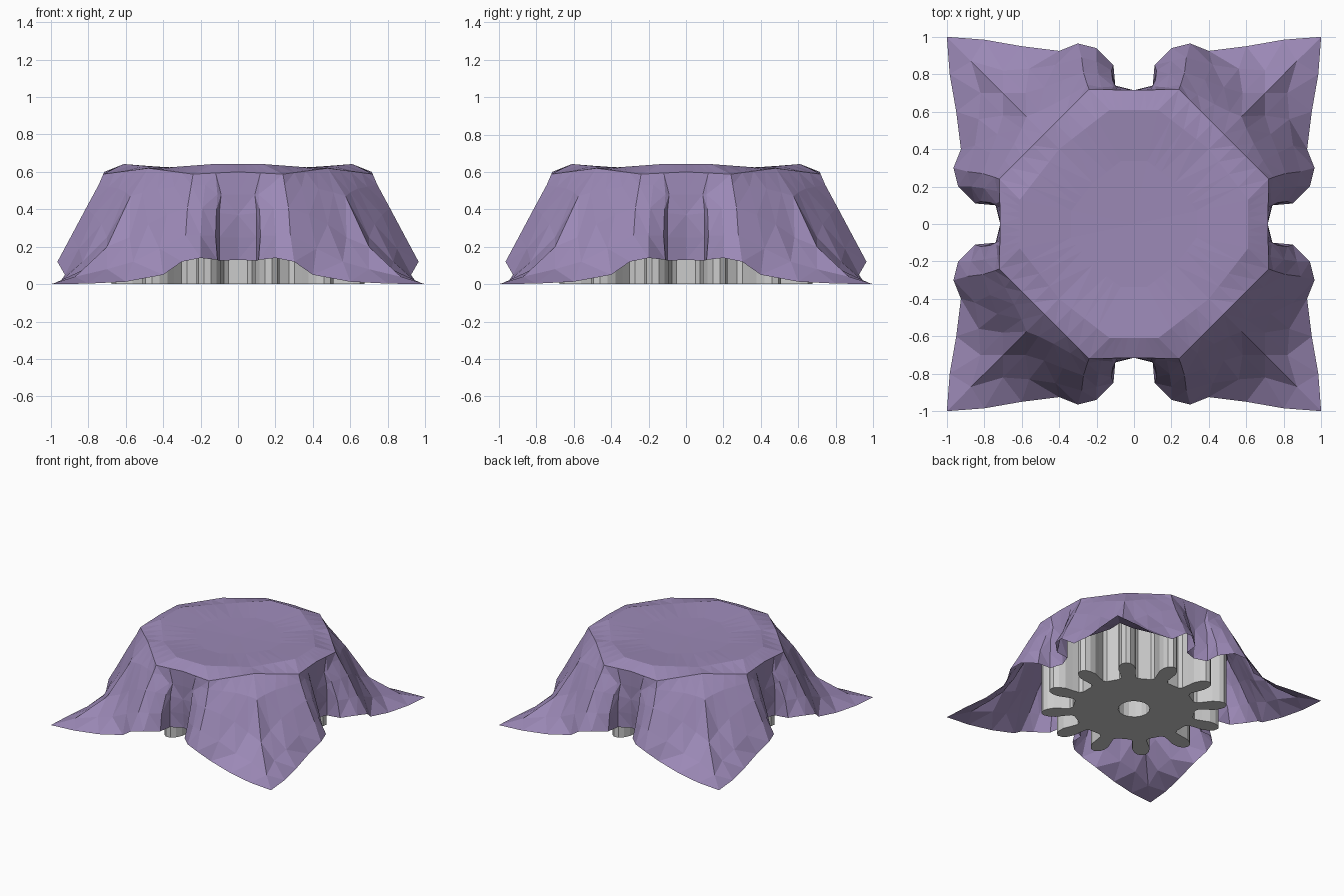
import bpy, bmesh, math
from mathutils import Vector

if "Cube" in bpy.data.objects:
    bpy.data.objects.remove(bpy.data.objects["Cube"])


def lerp_row(a, b, n):
    return [Vector(a).lerp(Vector(b), i / n) for i in range(n + 1)]


# Gear: twelve leaf-shaped teeth around a body with a round bore
def gear_outline():
    tooth = [(.455, -.07), (.48, -.052), (.54, -.058), (.60, -.066), (.65, -.056), (.685, -.035),
             (.70, 0), (.685, .035), (.65, .056), (.60, .066), (.54, .058), (.48, .052), (.455, .07)]
    pts = []
    for k in range(12):
        a = math.radians(15 + 30 * k)
        c, s = math.cos(a), math.sin(a)
        pts += [(r * c - t * s, r * s + t * c) for r, t in tooth]
    return pts


bore = [(.12 * math.cos(i * math.tau / 16), .12 * math.sin(i * math.tau / 16)) for i in range(16)]
curve = bpy.data.curves.new("gear", 'CURVE')
curve.dimensions = '2D'
curve.fill_mode = 'BOTH'
curve.extrude = 0.295
for outline in (gear_outline(), bore):
    sp = curve.splines.new('POLY')
    sp.points.add(len(outline) - 1)
    for p, (x, y) in zip(sp.points, outline):
        p.co = (x, y, 0, 1)
    sp.use_cyclic_u = True
gear = bpy.data.objects.new("gear", curve)
gear.location.z = 0.295
bpy.context.collection.objects.link(gear)
bpy.context.view_layer.objects.active = gear
gear.select_set(True)
bpy.ops.object.convert(target='MESH')
bpy.ops.object.shade_flat()

# Cloth: rings over one eighth, running from the side middle to the corner,
# each point is (along side, outward, height)
hem = [(0, .70, .13), (.10, .74, .125), (.11, .85, .13), (.20, .94, .14), (.30, .965, .12),
       (.40, .925, .05), (.60, .95, .013), (.80, .985, .003), (1, 1, 0)]
low = [(0, .71, .25), (.10, .74, .25), (.12, .82, .26), (.20, .87, .26), (.28, .89, .26),
       (.42, .85, .19), (.56, .83, .12), (.70, .82, .08), (.87, .87, .04)]
mid = [(0, .715, .37), (.10, .735, .38), (.115, .77, .40), (.19, .80, .41), (.27, .81, .41),
       (.38, .77, .37), (.48, .73, .32), (.58, .70, .25), (.70, .70, .20)]
high = [(0, .717, .48), (.09, .72, .48), (.11, .735, .48), (.175, .73, .53), (.25, .745, .53),
        (.34, .69, .52), (.43, .64, .51), (.51, .60, .49), (.575, .575, .47)]
rim = lerp_row((0, .715, .60), (.24, .72, .588), 4) + lerp_row((.24, .72, .588), (.48, .48, .62), 4)[1:]
ridge = lerp_row((0, .61, .642), (.13, .61, .642), 4) + lerp_row((.13, .61, .642), (.40, .40, .622), 4)[1:]
inner = [Vector((p.x * .55, p.y * .55, .62)) for p in ridge]
rings = [[Vector(p) for p in r] for r in (hem, low, mid, high, rim, ridge, inner)]

bm = bmesh.new()
for turn in range(4):
    c, s = round(math.cos(turn * math.pi / 2)), round(math.sin(turn * math.pi / 2))
    for side in (1, -1):
        def place(p):
            x, y = side * p.x, -p.y
            return bm.verts.new((c * x - s * y, s * x + c * y, p.z))
        grid = [[place(p) for p in r] for r in rings]
        tip = place(Vector((0, 0, .615)))
        faces = []
        for a, b in zip(grid, grid[1:]):
            for i in range(8):
                faces.append((a[i], a[i + 1], b[i + 1], b[i]))
        faces += [(grid[-1][i], grid[-1][i + 1], tip) for i in range(8)]
        for f in faces:
            bm.faces.new(f if side > 0 else f[::-1])
bmesh.ops.remove_doubles(bm, verts=bm.verts, dist=0.0005)
bmesh.ops.triangulate(bm, faces=bm.faces, quad_method='SHORT_EDGE')
mesh = bpy.data.meshes.new("draped_cloth")
bm.to_mesh(mesh)
bm.free()
cloth = bpy.data.objects.new("draped_cloth", mesh)
bpy.context.collection.objects.link(cloth)
mat = bpy.data.materials.new("cloth_purple")
mat.diffuse_color = (.33, .25, .47, 1)
mat.use_nodes = True
mat.node_tree.nodes["Principled BSDF"].inputs["Base Color"].default_value = mat.diffuse_color
mesh.materials.append(mat)
